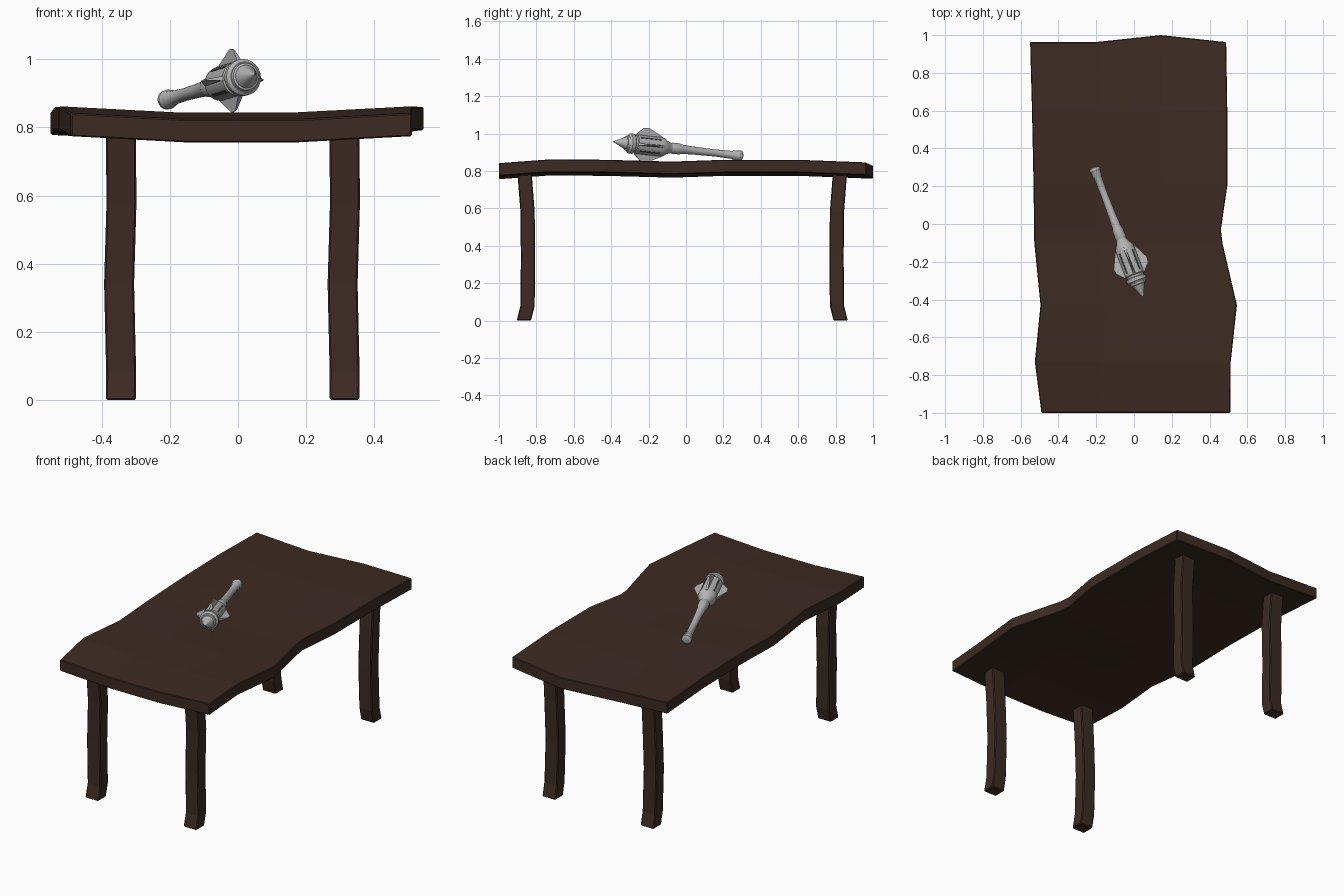
import bpy, bmesh, math
from mathutils import Vector, Matrix

if "Cube" in bpy.data.objects:
    bpy.data.objects.remove(bpy.data.objects["Cube"])


def material(name, rgb):
    m = bpy.data.materials.new(name)
    m.diffuse_color = (*rgb, 1)
    m.use_nodes = True
    m.node_tree.nodes["Principled BSDF"].inputs["Base Color"].default_value = m.diffuse_color
    return m


WOOD = material("dark_wood", (0.046, 0.024, 0.016))
METAL = material("grey_metal", (0.45, 0.45, 0.45))
SLOT = material("slot_grey", (0.07, 0.07, 0.07))


def finish(bm, name, mat, bevel=0, smooth=False, matrix=None):
    bmesh.ops.recalc_face_normals(bm, faces=bm.faces)
    me = bpy.data.meshes.new(name)
    bm.to_mesh(me)
    bm.free()
    me.materials.append(mat)
    ob = bpy.data.objects.new(name, me)
    bpy.context.collection.objects.link(ob)
    if matrix:
        ob.matrix_world = matrix
    if bevel:
        mod = ob.modifiers.new("worn_edges", 'BEVEL')
        mod.width = bevel
        mod.segments = 1
        mod.limit_method = 'ANGLE'
        mod.angle_limit = math.radians(50)
    if smooth:
        bpy.ops.object.select_all(action='DESELECT')
        ob.select_set(True)
        bpy.context.view_layer.objects.active = ob
        bpy.ops.object.shade_smooth_by_angle(angle=math.radians(35))
    return ob


# Table top: wavy plank, rows of (left x, left y, right x, right y, edge height)
rows = [(-0.49, -1.0, 0.51, -1.0, 0.842), (-0.525, -0.73, 0.512, -0.73, 0.862),
        (-0.495, -0.43, 0.545, -0.43, 0.86), (-0.528, -0.10, 0.468, -0.10, 0.851),
        (-0.529, -0.03, 0.46, -0.03, 0.852), (-0.532, 0.21, 0.495, 0.21, 0.86),
        (-0.54, 0.60, 0.494, 0.60, 0.86), (-0.55, 0.963, 0.488, 0.963, 0.846)]
THICK = 0.068
bm = bmesh.new()
layers = []
for drop in (0, THICK):
    grid = []
    for i, (xl, yl, xr, yr, z) in enumerate(rows):
        line = []
        for c in range(4):
            f = c / 3
            bulge = 0.037 if (i == len(rows) - 1 and c == 2) else 0
            sag = 0.018 if c in (1, 2) else 0
            line.append(bm.verts.new((xl + (xr - xl) * f, yl + (yr - yl) * f + bulge,
                                      z - sag - drop)))
        grid.append(line)
    layers.append(grid)
    for a, b in zip(grid, grid[1:]):
        for c in range(3):
            bm.faces.new((a[c], a[c + 1], b[c + 1], b[c]))


def rim(g):
    return (g[0] + [r[-1] for r in g[1:-1]] + g[-1][::-1]
            + [r[0] for r in g[-2:0:-1]])


top, low = rim(layers[0]), rim(layers[1])
for i in range(len(top)):
    j = (i + 1) % len(top)
    bm.faces.new((top[i], top[j], low[j], low[i]))
finish(bm, "table_top", WOOD, bevel=0.004)

# Legs: bent square posts, stations of (height, x shift, outward shift)
stations = [(0, 0, 0.0), (0.08, 0.001, -0.02), (0.34, -0.005, -0.022),
            (0.58, 0.002, -0.02), (0.80, 0.0, -0.003)]


def leg(name, cx, cy, side):
    bm = bmesh.new()
    prev = None
    for z, dx, dy in stations:
        ring = [bm.verts.new((cx + dx + sx * 0.044, cy + side * dy + sy * 0.038, z))
                for sx, sy in ((-1, -1), (1, -1), (1, 1), (-1, 1))]
        if prev:
            for i in range(4):
                j = (i + 1) % 4
                bm.faces.new((prev[i], prev[j], ring[j], ring[i]))
        else:
            bm.faces.new(ring[::-1])
        prev = ring
    bm.faces.new(prev)
    finish(bm, name, WOOD, bevel=0.005)


for sx, cx in (("left", -0.344), ("right", 0.312)):
    leg("front_leg_" + sx, cx, -0.867, -1)
    leg("back_leg_" + sx, cx, 0.827, 1)

# Mace lying on the table: local z runs from pommel to tip
start, tip = Vector((-0.212, 0.30, 0.88)), Vector((0.05, -0.39, 0.957))
axis = (tip - start).normalized()
LENGTH = (tip - start).length
side = axis.cross(Vector((0, 0, 1))).normalized()
up = side.cross(axis)
frame = Matrix((side, up, axis)).transposed().to_4x4()
frame.translation = start


def lathe(name, profile, n=24):
    bm = bmesh.new()
    prev = None
    for r, z in profile:
        ring = [bm.verts.new((r * math.cos(math.tau * k / n),
                              r * math.sin(math.tau * k / n), z)) for k in range(n)]
        if prev:
            for k in range(n):
                j = (k + 1) % n
                bm.faces.new((prev[k], prev[j], ring[j], ring[k]))
        else:
            bm.faces.new(ring[::-1])
        prev = ring
    bm.faces.new(prev)
    finish(bm, name, METAL, smooth=True, matrix=frame)


lathe("mace_handle", [(0.018, 0), (0.028, 0.006), (0.029, 0.022), (0.025, 0.028),
                      (0.025, 0.05), (0.021, 0.056), (0.019, 0.16), (0.021, 0.27),
                      (0.024, 0.34), (0.029, 0.36), (0.030, 0.40), (0.027, 0.41),
                      (0.027, 0.46)])
lathe("mace_head", [(0.027, 0.41), (0.036, 0.432), (0.050, 0.455), (0.052, 0.47),
                    (0.052, 0.61), (0.047, 0.615), (0.047, 0.625), (0.054, 0.63),
                    (0.054, 0.648), (0.044, 0.658)])
lathe("mace_spike", [(0.044, 0.65), (0.040, 0.668), (0.034, 0.67), (0.018, 0.705),
                     (0.001, LENGTH)])

# Four flanges and four dark slots around the head
for k in range(4):
    bm = bmesh.new()
    outline = [(0.03, 0.455), (0.053, 0.462), (0.094, 0.545), (0.090, 0.575),
               (0.053, 0.615), (0.03, 0.615)]
    faces = [[bm.verts.new((r, t * (0.002 if r > 0.06 else 0.007), z))
              for r, z in outline] for t in (-1, 1)]
    bm.faces.new(faces[0])
    bm.faces.new(faces[1][::-1])
    for i in range(6):
        j = (i + 1) % 6
        bm.faces.new((faces[0][i], faces[0][j], faces[1][j], faces[1][i]))
    finish(bm, f"mace_flange_{k + 1}", METAL,
           matrix=frame @ Matrix.Rotation(k * math.pi / 2, 4, 'Z'))

    bm = bmesh.new()
    bmesh.ops.create_cube(bm, size=1, matrix=Matrix.Translation((0.0495, 0, 0.54))
                          @ Matrix.Diagonal((0.007, 0.009, 0.115, 1)))
    finish(bm, f"mace_slot_{k + 1}", SLOT,
           matrix=frame @ Matrix.Rotation((k + 0.5) * math.pi / 2, 4, 'Z'))
